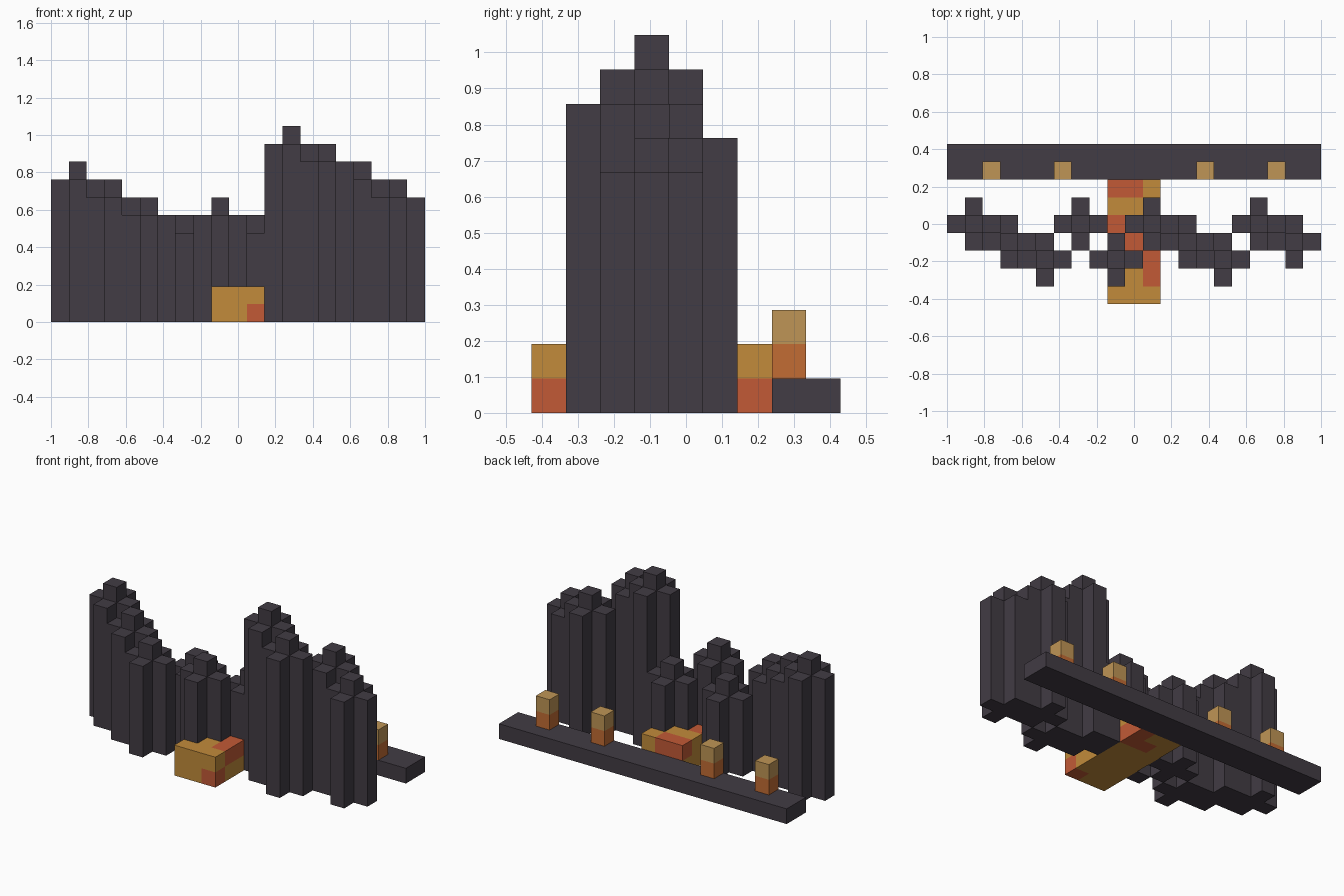
import bpy
import bmesh
from mathutils import Vector

cube = bpy.data.objects.get("Cube")
if cube:
    bpy.data.objects.remove(cube, do_unlink=True)

U = 2 / 21                              # block size
ORIGIN = Vector((-1, -4.5 * U, 0))      # corner of the block grid


def make_material(name, rgb):
    mat = bpy.data.materials.new(name)
    mat.use_nodes = True
    color = (*rgb, 1)
    mat.diffuse_color = color
    mat.node_tree.nodes["Principled BSDF"].inputs["Base Color"].default_value = color
    return mat


MATS = {
    "stone": make_material("dark stone", (0.054, 0.045, 0.058)),
    "amber": make_material("amber", (0.54, 0.26, 0.043)),
    "ember": make_material("ember red", (0.54, 0.102, 0.037)),
    "tan": make_material("lamp tan", (0.52, 0.30, 0.092)),
    "rust": make_material("lamp rust", (0.54, 0.15, 0.034)),
}

parts = {}      # part name -> {cell: material key}
filled = set()  # every occupied cell


def fill(part, xs, ys, zs, key):
    cells = parts.setdefault(part, {})
    for x in xs:
        for y in ys:
            for z in zs:
                c = (x, y, z)
                if c not in filled or c in cells:
                    cells[c] = key
                    filled.add(c)


# Path: amber blocks with scattered ember blocks
fill("path", range(9, 12), range(7), range(2), "amber")
EMBERS_TOP = [(9, 6), (10, 6), (9, 4), (10, 3), (11, 2), (11, 1)]
EMBERS_LOW = [(11, 0), (11, 6), (11, 5), (10, 5)]
for z, spots in enumerate((EMBERS_LOW, EMBERS_TOP)):
    for x, y in spots:
        fill("path", [x], [y], [z], "ember")

# Pillars: plus-shaped clusters, the middle one block taller (row, height)
PILLARS = [(4, 9), (3, 8), (2, 7), (4, 6), (2, 7),
           (4, 6), (3, 11), (2, 10), (4, 9), (3, 8)]
for n, (row, height) in enumerate(PILLARS):
    col = 1 + 2 * n
    name = f"pillar_{n + 1}"
    fill(name, [col], [row], range(height), "stone")
    for dx, dy in ((1, 0), (-1, 0), (0, 1), (0, -1)):
        fill(name, [col + dx], [row + dy], range(height - 1), "stone")

# Back slab with four lamp posts
fill("back_slab", range(21), (7, 8), [0], "stone")
for n, x in enumerate((2, 6, 14, 18)):
    fill(f"lamp_post_{n + 1}", [x], [7], [1], "rust")
    fill(f"lamp_post_{n + 1}", [x], [7], [2], "tan")


def build(name, cells):
    """Make one mesh from the exposed sides of a part's blocks."""
    bm = bmesh.new()
    verts = {}
    keys = sorted(set(cells.values()))

    def vert(p):
        if p not in verts:
            verts[p] = bm.verts.new(ORIGIN + Vector(p) * U)
        return verts[p]

    for cell, key in cells.items():
        for axis in range(3):
            a, b = (axis + 1) % 3, (axis + 2) % 3
            for side in (0, 1):
                neighbour = list(cell)
                neighbour[axis] += 2 * side - 1
                if tuple(neighbour) in filled:
                    continue
                corners = []
                for da, db in ((0, 0), (1, 0), (1, 1), (0, 1)):
                    p = list(cell)
                    p[axis] += side
                    p[a] += da
                    p[b] += db
                    corners.append(vert(tuple(p)))
                if not side:
                    corners.reverse()
                bm.faces.new(corners).material_index = keys.index(key)

    # Merge flat neighbouring faces of one colour
    bmesh.ops.dissolve_limit(bm, angle_limit=0.01, verts=bm.verts[:],
                             edges=bm.edges[:], delimit={'MATERIAL'})
    mesh = bpy.data.meshes.new(name)
    bm.to_mesh(mesh)
    bm.free()
    for key in keys:
        mesh.materials.append(MATS[key])
    obj = bpy.data.objects.new(name, mesh)
    bpy.context.scene.collection.objects.link(obj)


for part_name, part_cells in parts.items():
    build(part_name, part_cells)
